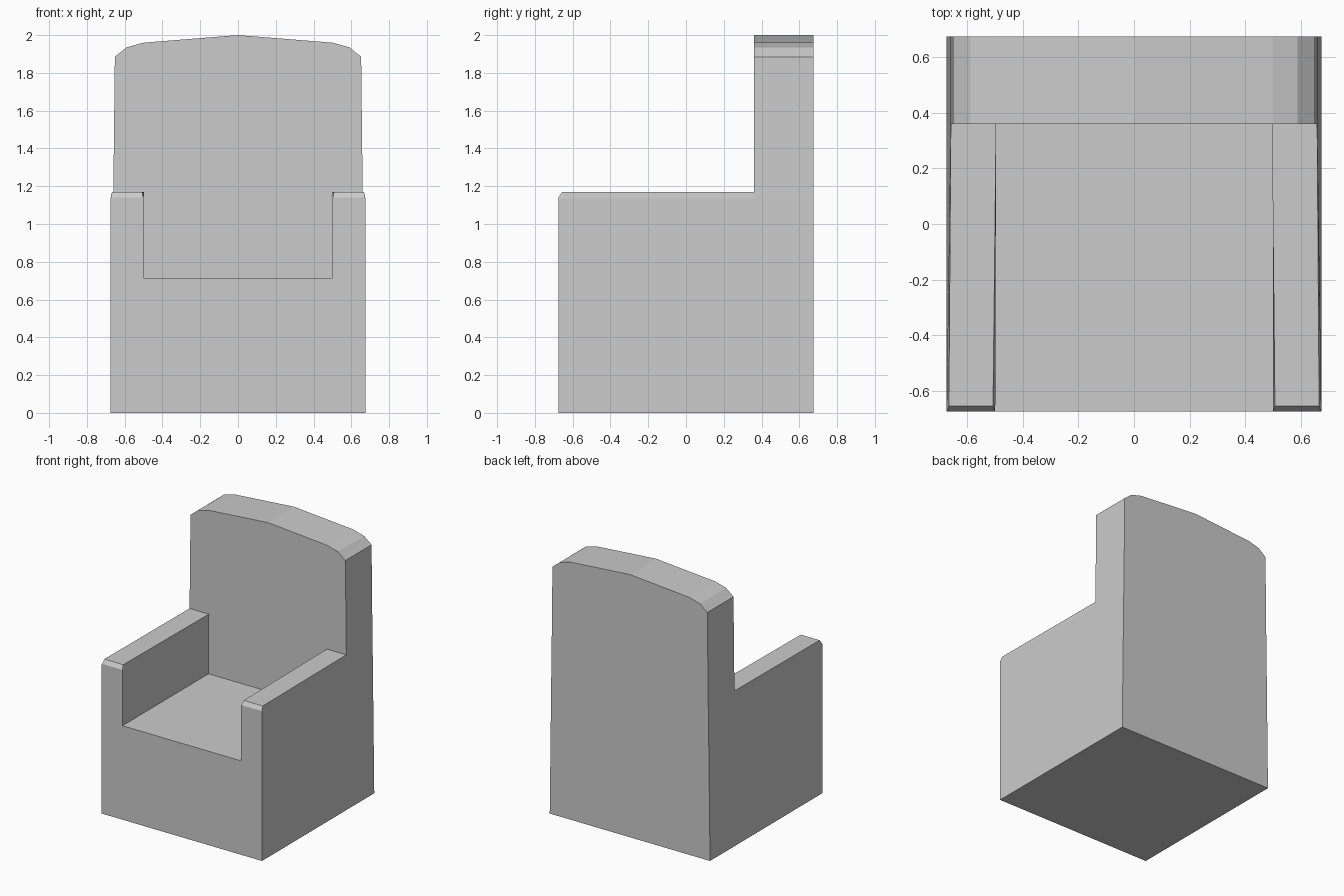
import bpy, bmesh

if "Cube" in bpy.data.objects:
    bpy.data.objects.remove(bpy.data.objects["Cube"])


def mirrored(half):
    """Close a right-hand half profile (x, z) into a full loop."""
    return half + [(-x, z) for x, z in reversed(half) if x > 0]


def loft(name, sections, extra_faces=(), cap_start=True, cap_end=True):
    """Skin (y, profile) sections with flat faces; cap the chosen ends."""
    bm = bmesh.new()
    rings = [[bm.verts.new((x, y, z)) for x, z in prof] for y, prof in sections]
    for a, b in zip(rings, rings[1:]):
        n = len(a)
        for i in range(n):
            j = (i + 1) % n
            bm.faces.new((a[i], a[j], b[j], b[i]))
    if cap_start:
        bm.faces.new(rings[0])
    if cap_end:
        bm.faces.new(rings[-1])
    for y, prof in extra_faces:
        bm.faces.new([bm.verts.new((x, y, z)) for x, z in prof])
    bmesh.ops.remove_doubles(bm, verts=bm.verts, dist=0.0005)
    bmesh.ops.recalc_face_normals(bm, faces=bm.faces)
    me = bpy.data.meshes.new(name)
    bm.to_mesh(me)
    bm.free()
    ob = bpy.data.objects.new(name, me)
    bpy.context.collection.objects.link(ob)
    return ob


HALF, ARM_IN, SEAT_Z, ARM_Z, BACK_Y = 0.675, 0.5, 0.715, 1.17, 0.36


def body_profile(top, outer_low, outer_top, inner_top):
    """U-shaped section through the base and both arms."""
    return mirrored([(HALF, 0), (outer_low, 1.135), (outer_top, top),
                     (inner_top, top), (ARM_IN, 1.135), (ARM_IN, SEAT_Z)])


# Seat base with arms, chamfered at the front; open where it meets the back
loft("seat_and_arms", [
    (-HALF, body_profile(1.14, HALF, 0.673, 0.502)),
    (-0.655, body_profile(ARM_Z, HALF, 0.667, 0.508)),
    (BACK_Y, body_profile(ARM_Z, 0.661, 0.66, 0.497)),
], cap_end=False)

# Backrest: slightly tapered slab with a peaked, rounded top
crown = [(0.66, ARM_Z), (0.652, 1.885), (0.59, 1.935), (0.5, 1.96), (0, 2.0)]
back = mirrored([(HALF, 0), (0.661, 1.135)] + crown)
# Visible front panel above the seat and between the arms
panel = mirrored([(ARM_IN, SEAT_Z), (ARM_IN, 1.135), (0.497, ARM_Z)] + crown)
loft("backrest", [(BACK_Y, back), (HALF, back)],
     extra_faces=[(BACK_Y, panel)], cap_start=False)
